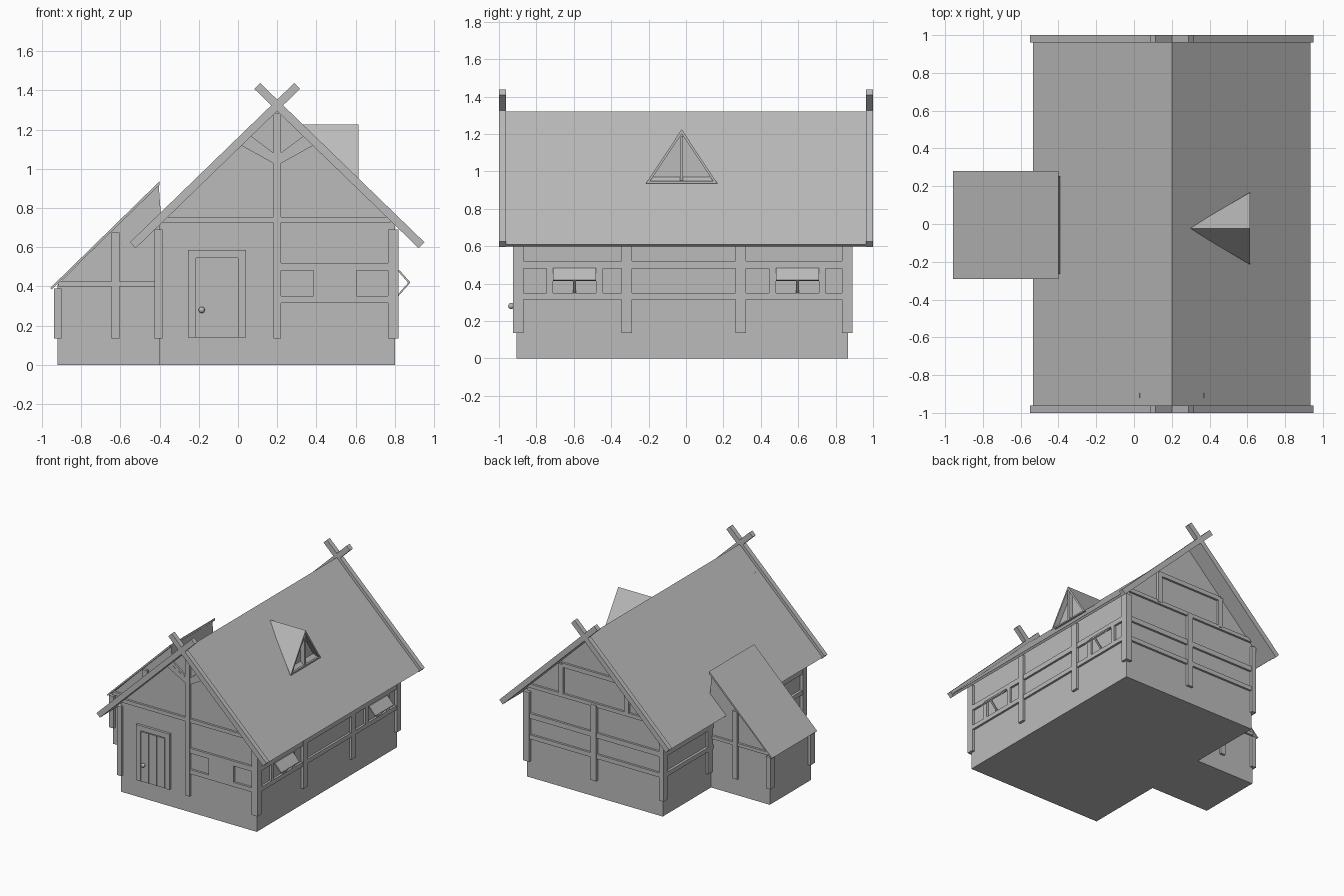
import bpy, bmesh, math
from mathutils import Vector

if "Cube" in bpy.data.objects:
    bpy.data.objects.remove(bpy.data.objects["Cube"])

grey = bpy.data.materials.new("plain grey")
grey.use_nodes = True
grey.diffuse_color = (0.5, 0.5, 0.5, 1)
grey.node_tree.nodes["Principled BSDF"].inputs["Base Color"].default_value = (0.5, 0.5, 0.5, 1)


def finish(name, bm):
    bmesh.ops.recalc_face_normals(bm, faces=bm.faces)
    mesh = bpy.data.meshes.new(name)
    bm.to_mesh(mesh)
    bm.free()
    mesh.materials.append(grey)
    obj = bpy.data.objects.new(name, mesh)
    bpy.context.scene.collection.objects.link(obj)
    return obj


def prism(name, outline, y0, y1):
    """Extrude an x-z outline along y."""
    bm = bmesh.new()
    face = bm.faces.new([bm.verts.new((x, y0, z)) for x, z in outline])
    new = bmesh.ops.extrude_face_region(bm, geom=[face])["geom"]
    bmesh.ops.translate(bm, vec=(0, y1 - y0, 0),
                        verts=[v for v in new if isinstance(v, bmesh.types.BMVert)])
    return finish(name, bm)


def box(name, x0, x1, y0, y1, z0, z1):
    return prism(name, [(x0, z0), (x1, z0), (x1, z1), (x0, z1)], y0, y1)


def beam(name, a, b, width, y0, y1):
    """Slanted beam between two x-z points."""
    a, b = Vector(a), Vector(b)
    d = (b - a).normalized() * width / 2
    n = Vector((-d.y, d.x))
    return prism(name, [a - n, b - n, b + n, a + n], y0, y1)


RIDGE, EAVE = 0.2, 0.61
FRONT, BACK = -0.905, 0.865
T = 0.02          # how far timbers stand out
LOW, MID, TOP = (0.315, 0.35), (0.48, 0.52), (0.725, 0.755)

# Main body with gables
prism("house_body", [(-0.4, 0), (0.8, 0), (0.8, 0.715), (RIDGE, 1.3), (-0.4, 0.715)], FRONT, BACK)

# Roof slabs and crossed gable boards
for side, s in (("left", 1), ("right", -1)):
    end = RIDGE + s * 0.735
    prism("roof_" + side, [(RIDGE, 1.32), (end, EAVE), (end - s * 0.015, EAVE - 0.012), (RIDGE, 1.295)],
          -0.965, 0.965)
    for place, y in (("front", -1), ("back", 0.962)):
        beam(f"{place}_gable_board_{side}", (end + s * 0.002, 0.61), (RIDGE - s * 0.102, 1.423),
             0.042, y, y + 0.038)

# Corner posts
for place, y in (("front", -0.925), ("back", 0.835)):
    box(place + "_post_left", 0.765, 0.82, y, y + 0.055, 0.135, 0.69)
    box(place + "_post_right", -0.425, -0.385, y, y + 0.055, 0.135, 0.69)

# Timbers of the two long walls
for side, x0, x1 in (("left", 0.79, 0.82), ("right", -0.42, -0.39)):
    for y in (-0.345, 0.265):
        box(side + "_wall_post", x0, x1, y, y + 0.055, 0.135, 0.69)
    for z0, z1 in (LOW, MID):
        box(side + "_wall_rail", x0, x1 - 0.003, -0.9, 0.86, z0, z1)

# Window bays with propped-open shutters
for centre in (-0.595, 0.595):
    for s in (-1, 1):
        y = centre + s * 0.133
        box("window_stud", 0.79, 0.817, y - 0.018, y + 0.018, LOW[1], MID[0])
    prism("open_shutter", [(0.815, 0.48), (0.825, 0.482), (0.88, 0.42), (0.872, 0.414)],
          centre - 0.115, centre + 0.115)
    beam("shutter_prop", (0.815, 0.352), (0.873, 0.418), 0.008, centre - 0.008, centre + 0.008)

# Front gable timbers
F0, F1 = FRONT - T, FRONT + 0.01
box("front_king_post", 0.18, 0.22, F0, F1, 0.135, 1.285)
box("front_tie_beam", -0.385, 0.78, F0 + 0.003, F1, *TOP)
for s in (-1, 1):
    beam("front_brace", (RIDGE, 1.04), (RIDGE + s * 0.18, 1.16 - 0.02), 0.04, F0 + 0.004, F1)
    beam("front_brace_upper", (RIDGE + s * 0.015, 1.06), (RIDGE + s * 0.155, 1.165), 0.03, F0 + 0.006, F1)
for z0, z1 in (LOW, MID):
    box("front_rail", 0.2, 0.78, F0 + 0.003, F1, z0, z1)
box("front_window_panel", 0.385, 0.605, F0 + 0.003, F1, LOW[1], MID[0])

# Door with frame, planks and knob
box("door", -0.25, 0.035, FRONT - 0.01, F1, 0.14, 0.58)
for x in (-0.255, 0.0):
    box("door_jamb", x, x + 0.04, F0, F1, 0.14, 0.585)
box("door_lintel", -0.255, 0.04, F0, F1, 0.545, 0.585)
for i in range(3):
    x = -0.212 + i * 0.071
    box("door_plank", x, x + 0.066, FRONT - 0.016, F1, 0.14, 0.537)
bm = bmesh.new()
bmesh.ops.create_uvsphere(bm, u_segments=16, v_segments=8, radius=0.016)
knob = finish("door_knob", bm)
knob.location = (-0.185, -0.935, 0.28)
for face in knob.data.polygons:
    face.use_smooth = True

# Back gable timbers
B0, B1 = BACK - 0.01, BACK + T
box("back_centre_post", 0.175, 0.225, B0, B1, 0.135, 0.74)
for z0, z1 in (LOW, MID, TOP):
    box("back_rail", -0.385, 0.785, B0, B1 - 0.003, z0, z1)
for s in (-1, 1):
    x = RIDGE + s * 0.29
    box("back_gable_post", x - 0.02, x + 0.02, B0, B1, 0.74, 0.99)
box("back_collar_beam", -0.09, 0.49, B0, B1 - 0.003, 0.965, 1.0)

# Side porch with lean-to roof
P0, P1 = -0.265, 0.255
prism("porch_body", [(-0.92, 0), (-0.39, 0), (-0.39, 0.72), (-0.405, 0.92), (-0.92, 0.41)], P0, P1)
prism("porch_roof", [(-0.958, 0.392), (-0.4, 0.937), (-0.4, 0.918), (-0.95, 0.385)], -0.29, 0.28)
for y0, y1, cy in ((P0 - T, P0 + 0.01, P0 - T), (P1 - 0.01, P1 + T, P1 + T - 0.055)):
    box("porch_corner_post", -0.94, -0.9, cy, cy + 0.055, 0.135, 0.39)
    box("porch_middle_post", -0.645, -0.605, y0, y1, 0.135, 0.675)
    box("porch_rail", -0.915, -0.4, y0 + 0.003, y1 - 0.003, 0.4, 0.425)

# Dormer with recessed window
bm = bmesh.new()
tail, peak, foot_a, foot_b = [bm.verts.new(p) for p in (
    (0.29, -0.023, 1.225), (0.615, -0.023, 1.225), (0.615, -0.215, 0.935), (0.615, 0.168, 0.935))]
for trio in ((tail, peak, foot_a), (tail, foot_b, peak), (tail, foot_a, foot_b)):
    bm.faces.new(trio)
glass = bm.faces.new((peak, foot_a, foot_b))
bmesh.ops.recalc_face_normals(bm, faces=bm.faces)
bmesh.ops.inset_region(bm, faces=[glass], thickness=0.026)
new = bmesh.ops.extrude_face_region(bm, geom=[glass])["geom"]
bmesh.ops.translate(bm, vec=(-0.04, 0, 0), verts=[v for v in new if isinstance(v, bmesh.types.BMVert)])
bmesh.ops.delete(bm, geom=[glass], context="FACES_ONLY") if glass.is_valid else None
finish("dormer", bm)
box("dormer_mullion", 0.57, 0.61, -0.031, -0.015, 0.95, 1.19)
